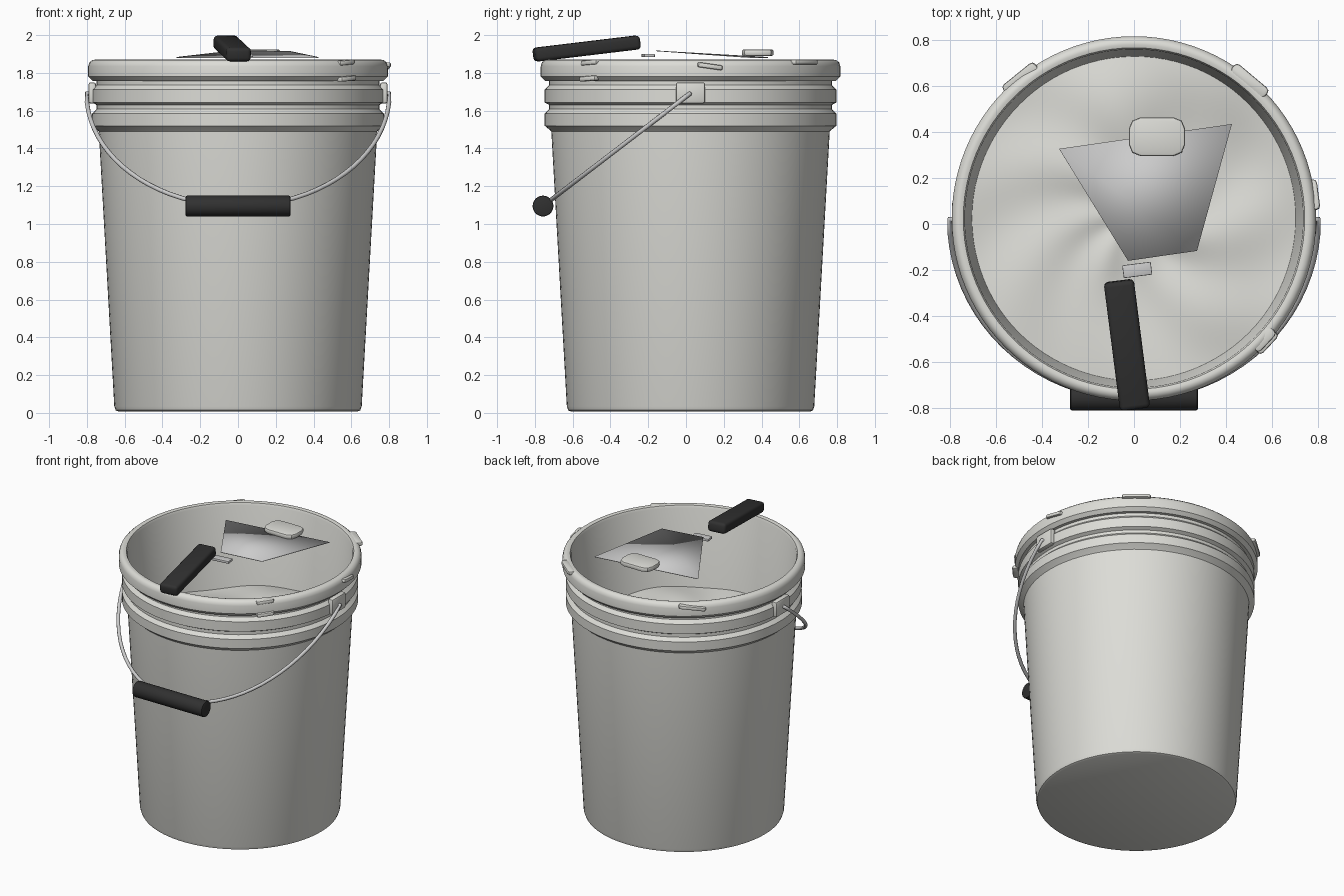
import bpy, bmesh, math
from mathutils import Matrix, Vector

if "Cube" in bpy.data.objects:
    bpy.data.objects.remove(bpy.data.objects["Cube"])

CY = 0.024  # bucket axis offset in y


def material(name, c):
    m = bpy.data.materials.new(name)
    m.diffuse_color = (*c, 1)
    m.use_nodes = True
    m.node_tree.nodes["Principled BSDF"].inputs["Base Color"].default_value = m.diffuse_color
    return m


PLASTIC = material("pale_plastic", (0.72, 0.72, 0.68))
BLACK = material("black_rubber", (0.03, 0.03, 0.03))


def finish(name, bm, mat=None, angle=35):
    bmesh.ops.recalc_face_normals(bm, faces=bm.faces)
    me = bpy.data.meshes.new(name)
    bm.to_mesh(me)
    bm.free()
    ob = bpy.data.objects.new(name, me)
    bpy.context.collection.objects.link(ob)
    if mat:
        me.materials.append(mat)
    bpy.ops.object.select_all(action='DESELECT')
    ob.select_set(True)
    bpy.context.view_layer.objects.active = ob
    bpy.ops.object.shade_smooth_by_angle(angle=math.radians(angle))
    return ob


def lathe(name, profile, mat, segs=96):
    bm = bmesh.new()
    rings = []
    for r, z in profile:
        if r == 0:
            rings.append([bm.verts.new((0, CY, z))] * segs)
        else:
            rings.append([bm.verts.new((r * math.cos(2 * math.pi * i / segs),
                                        CY + r * math.sin(2 * math.pi * i / segs), z))
                          for i in range(segs)])
    for a, b in zip(rings, rings[1:]):
        for i in range(segs):
            j = (i + 1) % segs
            bm.faces.new(dict.fromkeys((a[i], a[j], b[j], b[i])))
    return finish(name, bm, mat)


def box(name, loc, size, rot=Matrix(), bevel=0.01, segs=2, mat=None, corner=0):
    bm = bmesh.new()
    bmesh.ops.create_cube(bm, size=1)
    bmesh.ops.scale(bm, vec=size, verts=bm.verts)
    if corner:  # cut the upright corners first
        up = [e for e in bm.edges if abs(e.verts[0].co.z - e.verts[1].co.z) > 1e-4]
        bmesh.ops.bevel(bm, geom=up, offset=corner, segments=2, affect='EDGES', profile=0.5)
    if bevel:
        edges = [e for e in bm.edges if e.calc_face_angle() > 0.9] if corner else bm.edges[:]
        bmesh.ops.bevel(bm, geom=edges, offset=bevel, segments=segs,
                        affect='EDGES', profile=0.5)
    bmesh.ops.transform(bm, matrix=Matrix.Translation(loc) @ rot.to_4x4(), verts=bm.verts)
    return finish(name, bm, mat)


# Bucket: outer wall, ribs, rolled rim, inner wall
lathe("bucket", [
    (0, 0.008), (0.635, 0.008), (0.648, 0.014), (0.655, 0.035), (0.737, 1.49),
    (0.742, 1.495), (0.772, 1.52), (0.772, 1.585), (0.748, 1.608), (0.748, 1.63),
    (0.772, 1.643), (0.772, 1.712), (0.748, 1.735), (0.748, 1.757),
    (0.77, 1.757), (0.793, 1.78), (0.793, 1.835), (0.787, 1.855), (0.772, 1.868),
    (0.757, 1.87), (0.743, 1.866), (0.736, 1.85), (0.635, 0.05), (0, 0.05)], PLASTIC)

# Lumpy contents
bm = bmesh.new()
R, A = 24, 96
centre = bm.verts.new((0, CY, 1.30))
prev = None
for k in range(1, R + 1):
    r = 0.712 * k / R
    ring = []
    for i in range(A):
        a = 2 * math.pi * i / A
        f = min(1, r / 0.25)
        z = 1.295 + f * (0.012 * math.sin(3 * a + 6 * r) + 0.008 * math.sin(7 * a - 9 * r)
                         + 0.012 * math.sin(8 * r + 2 * a))
        ring.append(bm.verts.new((r * math.cos(a), CY + r * math.sin(a), z)))
    for i in range(A):
        j = (i + 1) % A
        bm.faces.new((prev[i], ring[i], ring[j], prev[j]) if prev else (centre, ring[i], ring[j]))
    prev = ring
finish("contents", bm, PLASTIC, 60)

# Bail ears
for s, side in ((-1, "left"), (1, "right")):
    box(f"{side}_bail_ear", (s * 0.772, CY, 1.694), (0.04, 0.155, 0.112),
        bevel=0.012, mat=PLASTIC)

# Wire bail: half ellipse swung forward
cu = bpy.data.curves.new("bail_wire", 'CURVE')
cu.dimensions = '3D'
cu.bevel_depth = 0.012
cu.bevel_resolution = 2
cu.use_fill_caps = True
pts = [(-0.77, 0.02, 1.69)]
for i in range(41):
    t = math.pi * i / 40
    pts.append((-0.802 * math.cos(t), 0.02 - 0.777 * math.sin(t), 1.69 - 0.595 * math.sin(t)))
pts.append((0.77, 0.02, 1.69))
sp = cu.splines.new('POLY')
sp.points.add(len(pts) - 1)
for p, co in zip(sp.points, pts):
    p.co = (*co, 1)
bpy.context.collection.objects.link(bpy.data.objects.new("bail_wire", cu))

# Bail grip
bm = bmesh.new()
bmesh.ops.create_cone(bm, cap_ends=True, segments=32, radius1=0.055, radius2=0.055, depth=0.555,
                      matrix=Matrix.Translation((0, -0.757, 1.095)) @ Matrix.Rotation(math.pi / 2, 4, 'Y'))
caps = {e for f in bm.faces if len(f.verts) > 4 for e in f.edges}
bmesh.ops.bevel(bm, geom=list(caps), offset=0.008, segments=2, affect='EDGES', profile=0.5)
finish("bail_grip", bm, BLACK)

# Scraper: handle, ferrule, blade
yaw = Matrix.Rotation(math.radians(7.3), 4, 'Z')
box("scraper_handle", (-0.031, -0.526, 1.929), (0.132, 0.565, 0.074),
    yaw @ Matrix.Rotation(math.radians(6.8), 4, 'X'), 0.02, 3, BLACK)
box("scraper_ferrule", (0.014, -0.2, 1.892), (0.125, 0.056, 0.018), yaw, 0.004)
bm = bmesh.new()
bm.faces.new([bm.verts.new(c) for c in ((-0.326, 0.327, 1.882), (-0.026, -0.16, 1.917),
                                        (0.274, -0.117, 1.914), (0.426, 0.435, 1.882))])
blade = finish("scraper_blade", bm)
sol = blade.modifiers.new("thickness", 'SOLIDIFY')
sol.thickness = 0.004
sol.offset = 0

# Dollop on the blade
box("blade_dollop", (0.1, 0.38, 1.907), (0.245, 0.168, 0.034), bevel=0.01, mat=PLASTIC, corner=0.05)

# Drips on the rim: angle, radius, z, length, tilt
for n, (ang, rad, z, length, tilt) in enumerate((
        (-43, 0.772, 1.855, 0.12, 4), (-43, 0.785, 1.77, 0.12, 4), (7.5, 0.785, 1.835, 0.135, -8),
        (50, 0.783, 1.857, 0.19, 0), (129, 0.785, 1.84, 0.18, -8))):
    a = math.radians(ang)
    rot = Matrix.Rotation(a, 4, 'Z') @ Matrix.Rotation(math.radians(tilt), 4, 'X')
    box(f"rim_drip_{n + 1}", (rad * math.cos(a), CY + rad * math.sin(a), z),
        (0.05, length, 0.026), rot, 0.008, 2, PLASTIC, 0.018)
